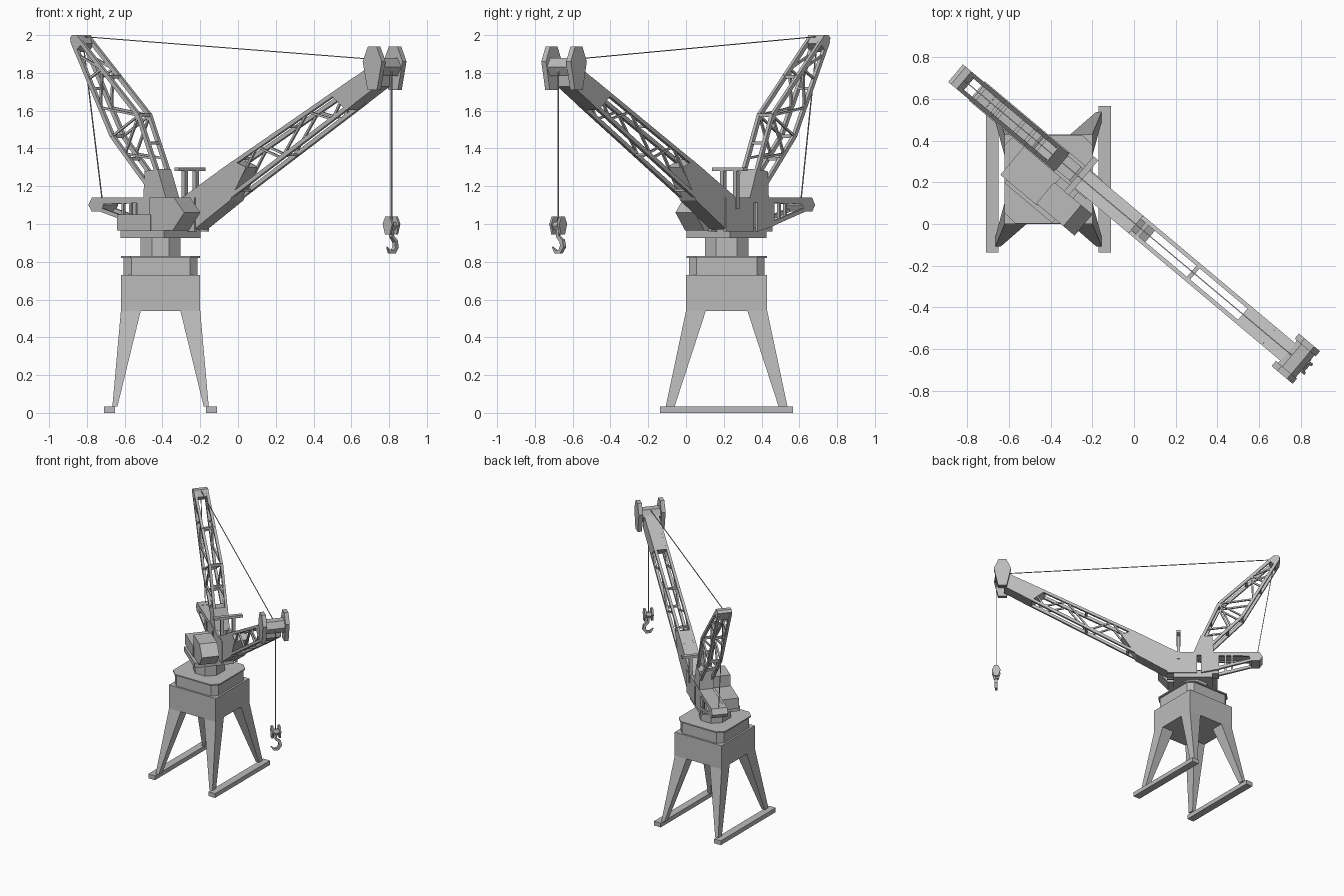
import bpy, bmesh, math
from mathutils import Vector, Matrix

if "Cube" in bpy.data.objects:
    bpy.data.objects.remove(bpy.data.objects["Cube"])

grey = bpy.data.materials.new("crane_grey")
grey.diffuse_color = (0.5, 0.5, 0.5, 1)
grey.use_nodes = True
grey.node_tree.nodes["Principled BSDF"].inputs["Base Color"].default_value = grey.diffuse_color

# Slewing frame: local x runs along the boom, local y across it
SLEW = Matrix.Translation((-0.344, 0.294, 0)) @ Matrix.Rotation(math.radians(-40), 4, 'Z')
BASE = Matrix.Translation((-0.41, 0.215, 0))


def finish(name, bm, frame):
    bmesh.ops.recalc_face_normals(bm, faces=bm.faces)
    bm.transform(frame)
    me = bpy.data.meshes.new(name)
    bm.to_mesh(me)
    bm.free()
    me.materials.append(grey)
    ob = bpy.data.objects.new(name, me)
    bpy.context.collection.objects.link(ob)
    return ob


def loft(bm, a, b):
    """Closed solid between two matching rings."""
    va, vb = [bm.verts.new(p) for p in a], [bm.verts.new(p) for p in b]
    n = len(va)
    bm.faces.new(va)
    bm.faces.new(vb[::-1])
    for i in range(n):
        bm.faces.new((va[i], vb[i], vb[(i + 1) % n], va[(i + 1) % n]))


def slab(bm, prof, y0, y1):
    """Side profile (x, z) extruded across y."""
    loft(bm, [(x, y0, z) for x, z in prof], [(x, y1, z) for x, z in prof])


def box(bm, x0, x1, y0, y1, z0, z1):
    slab(bm, [(x0, z0), (x1, z0), (x1, z1), (x0, z1)], y0, y1)


def bar(bm, p, q, w, h=None):
    """Straight rectangular bar from p to q."""
    p, q = Vector(p), Vector(q)
    d = (q - p).normalized()
    s = d.cross((0, 0, 1))
    s = s.normalized() if s.length > 1e-4 else Vector((0, 1, 0))
    t = s.cross(d) * (h or w) / 2
    s = s * w / 2
    ring = [s + t, s - t, -s - t, -s + t]
    loft(bm, [p + r for r in ring], [q + r for r in ring])


def octagon(x, y, c, z):
    return [(x, y - c, z), (x - c, y, z), (c - x, y, z), (-x, y - c, z),
            (-x, c - y, z), (c - x, -y, z), (x - c, -y, z), (x, c - y, z)]


def part(name, build, frame=SLEW):
    bm = bmesh.new()
    build(bm)
    return finish(name, bm, frame)


# ---- Portal base ----
def rails(bm):
    for s in (-1, 1):
        box(bm, s * 0.27 - 0.03, s * 0.27 + 0.03, -0.352, 0.352, 0, 0.035)


def legs(bm):
    for sx in (-1, 1):
        for sy in (-1, 1):
            def ring(x0, x1, y0, y1, z):
                return [(sx * x0, sy * y0, z), (sx * x1, sy * y0, z),
                        (sx * x1, sy * y1, z), (sx * x0, sy * y1, z)]
            loft(bm, ring(0.105, 0.21, 0.11, 0.215, 0.54), ring(0.228, 0.255, 0.275, 0.322, 0.035))


part("foot_rails", rails, BASE)
part("portal_legs", legs, BASE)
part("portal_box", lambda bm: box(bm, -0.21, 0.21, -0.215, 0.215, 0.54, 0.73), BASE)
part("collar", lambda bm: loft(bm, octagon(0.195, 0.2, 0.04, 0.73), octagon(0.195, 0.2, 0.04, 0.82)), BASE)
part("collar_plate", lambda bm: loft(bm, octagon(0.21, 0.213, 0.05, 0.82), octagon(0.21, 0.213, 0.05, 0.83)), BASE)
part("slew_column", lambda bm: loft(bm, octagon(0.105, 0.115, 0.06, 0.83), octagon(0.105, 0.115, 0.06, 0.93)), BASE)

# ---- Slewing platform and houses ----
part("turntable", lambda bm: box(bm, -0.15, 0.15, -0.253, 0.047, 0.925, 0.965))
part("machinery_house", lambda bm: box(bm, -0.19, 0.04, -0.235, -0.06, 0.965, 1.05))
part("operator_cab", lambda bm: slab(bm, [(0.03, 0.965), (0.19, 0.965), (0.27, 1.06), (0.2, 1.14), (0.03, 1.14)],
                                     -0.23, -0.097))


def side_frames(bm):
    for s in (-1, 1):
        y0, y1 = s * 0.042, s * 0.06
        slab(bm, [(-0.03, 0.96), (0.2, 0.96), (0.2, 1.14), (-0.03, 1.14)], y0, y1)
        slab(bm, [(-0.2, 0.99), (-0.06, 0.96), (-0.06, 1.14), (-0.2, 1.14)], y0, y1)
        slab(bm, [(-0.47, 1.105), (-0.47, 1.14), (-0.02, 1.14), (-0.02, 1.115)], y0, y1)
        slab(bm, [(-0.47, 1.07), (-0.47, 1.09), (-0.19, 1.015), (-0.19, 0.99)], y0, y1)
        bar(bm, (-0.3, s * 0.05, 1.03), (-0.3, s * 0.05, 1.12), 0.015)
        bar(bm, (-0.25, s * 0.05, 1.02), (-0.25, s * 0.05, 1.12), 0.015)
    box(bm, -0.2, 0.15, -0.045, 0.045, 0.96, 0.985)
    box(bm, -0.47, -0.03, -0.045, 0.045, 1.12, 1.138)


part("side_frames", side_frames)
part("counterweight", lambda bm: slab(bm, [(-0.535, 1.1), (-0.51, 1.065), (-0.45, 1.065), (-0.43, 1.1),
                                           (-0.45, 1.14), (-0.51, 1.14)], -0.06, 0.06))


def gantry(bm):
    box(bm, 0.095, 0.125, -0.1, 0.12, 1.28, 1.3)
    for y in (-0.035, 0.055):
        box(bm, 0.098, 0.122, y - 0.012, y + 0.012, 1.08, 1.28)


part("gantry_post", gantry)


# ---- Boom ----
def boom_z(u, side):
    half = 0.095 - 0.03 * max(0, (u - 0.46) / 0.99)
    return 1.09 + 0.557 * (u - 0.19) + side * half


part("boom_root", lambda bm: slab(bm, [(0.08, 0.97), (0.19, 0.97), (0.44, 1.125), (0.55, 1.3),
                                       (0.46, boom_z(0.46, 1)), (0.1, 1.135)], -0.055, 0.055))
part("boom_end", lambda bm: slab(bm, [(1.13, boom_z(1.13, 1)), (1.45, boom_z(1.45, 1)), (1.45, boom_z(1.45, -1)),
                                      (1.24, boom_z(1.24, -1))], -0.055, 0.055))


def boom_lattice(bm):
    stations = [0.44, 0.62, 0.79, 0.97, 1.14, 1.26]
    for y in (-0.045, 0.045):
        for s in (-1, 1):
            bar(bm, (0.36, y, boom_z(0.36, s) - s * 0.011), (1.3, y, boom_z(1.3, s) - s * 0.011), 0.02, 0.022)
        for i in range(5):
            a, b = stations[i:i + 2]
            s = 1 if i % 2 else -1
            bar(bm, (a, y, boom_z(a, s) - s * 0.01), (b, y, boom_z(b, -s) + s * 0.01), 0.012)
    for u in (0.5, 0.82):
        for s in (-1, 1):
            bar(bm, (u, -0.05, boom_z(u, s) - s * 0.01), (u, 0.05, boom_z(u, s) - s * 0.01), 0.02, 0.014)


part("boom_lattice", boom_lattice)


# ---- Boom head ----
def hex_plates(bm, u, z, w, top, bottom, y0, y1):
    prof = [(u - w * 0.45, top), (u + w * 0.45, top), (u + w, z), (u + w * 0.5, bottom),
            (u - w * 0.5, bottom), (u - w, z)]
    for s in (-1, 1):
        slab(bm, prof, s * y0, s * y1)


def six(u, z, r):
    return [(u + r * math.cos(i * math.pi / 3), z + r * math.sin(i * math.pi / 3)) for i in range(6)]


part("head_plates", lambda bm: hex_plates(bm, 1.462, 1.86, 0.066, 1.94, 1.71, 0.07, 0.102))
part("head_drum", lambda bm: slab(bm, six(1.465, 1.83, 0.055), -0.072, 0.072))


# ---- Leaning mast ----
REAR = [(-0.13, 1.2), (-0.38, 1.465), (-0.655, 1.97)]
FRONT = [(-0.06, 1.25), (-0.2, 1.575), (-0.62, 1.985)]


def along(path, t):
    i = min(int(t), 1)
    return Vector(path[i]).lerp(Vector(path[i + 1]), t - i)


def mast_lattice(bm):
    steps = [0.3, 0.65, 1.0, 1.3, 1.6, 1.85]
    for y in (-0.045, 0.045):
        def p3(path, t):
            v = along(path, t)
            return (v.x, y, v.y)
        for path in (REAR, FRONT):
            for t in (0, 1):
                bar(bm, p3(path, t), p3(path, t + 1), 0.02, 0.022)
        for i, t in enumerate(steps):
            if i in (2, 4):
                bar(bm, p3(REAR, t), p3(FRONT, t), 0.012)
            if i < 5:
                a, b = (REAR, FRONT) if i % 2 else (FRONT, REAR)
                bar(bm, p3(a, t), p3(b, steps[i + 1]), 0.012)
    for path in (REAR, FRONT):
        for t in (0.55, 1.0, 1.5):
            v = along(path, t)
            bar(bm, (v.x, -0.05, v.y), (v.x, 0.05, v.y), 0.018)


part("mast_lattice", mast_lattice)
part("mast_foot", lambda bm: slab(bm, [(-0.16, 1.13), (0.0, 1.13), (-0.06, 1.29), (-0.15, 1.28)], -0.055, 0.055))
part("mast_cap", lambda bm: slab(bm, [(-0.668, 1.985), (-0.65, 2.0), (-0.615, 2.0), (-0.585, 1.955),
                                      (-0.632, 1.91)], -0.055, 0.055))


# ---- Ropes, hook block and hook ----
def ropes(bm):
    bar(bm, (-0.64, 0, 1.993), (1.45, 0, 1.868), 0.005)
    bar(bm, (-0.62, 0, 1.95), (-0.49, 0, 1.13), 0.005)
    bar(bm, (1.51, 0, 1.83), (1.51, 0, 1.0), 0.006)


def hook_block(bm):
    hex_plates(bm, 1.51, 1.0, 0.033, 1.04, 0.945, 0.02, 0.034)
    slab(bm, six(1.51, 0.99, 0.024), -0.022, 0.022)


def hook(bm):
    pts = [(0, 0.97), (0, 0.935), (0.028, 0.91), (0.034, 0.88), (0.015, 0.853),
           (-0.015, 0.852), (-0.038, 0.878)]
    size = [0.009, 0.009, 0.011, 0.012, 0.011, 0.009, 0.003]
    rings = []
    for i, (y, z) in enumerate(pts):
        a, b = pts[max(i - 1, 0)], pts[min(i + 1, 6)]
        d = Vector((b[0] - a[0], b[1] - a[1])).normalized()
        n, r = Vector((-d.y, d.x)), size[i]
        rings.append([(1.51 + r * sx, y + n.x * r * sn, z + n.y * r * sn)
                      for sx, sn in ((1, 1), (1, -1), (-1, -1), (-1, 1))])
    for a, b in zip(rings, rings[1:]):
        loft(bm, a, b)


part("ropes", ropes)
part("hook_block", hook_block)
part("hook", hook)
